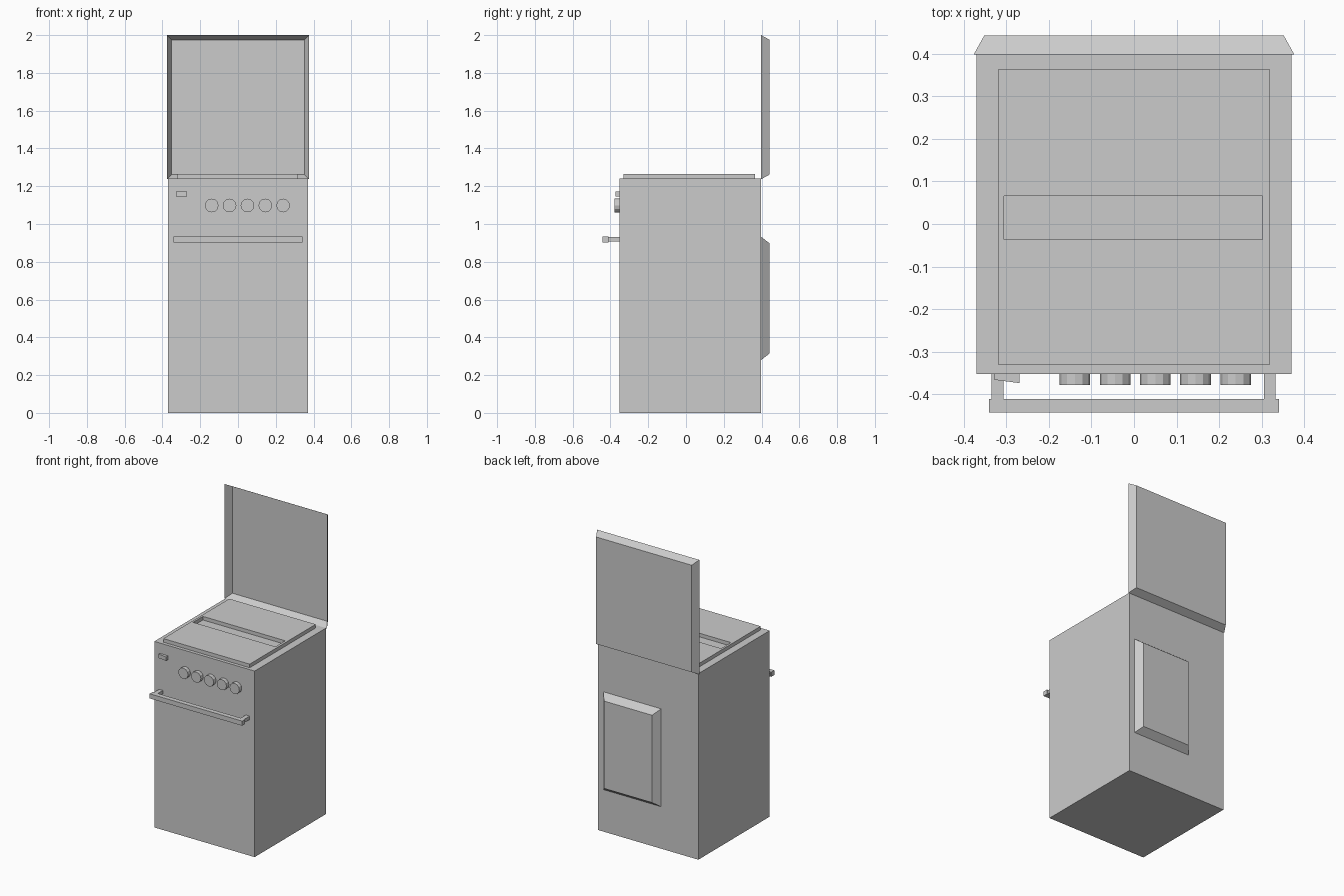
import bpy, bmesh, math

if "Cube" in bpy.data.objects:
    bpy.data.objects.remove(bpy.data.objects["Cube"])


def make(name, verts, faces):
    mesh = bpy.data.meshes.new(name)
    mesh.from_pydata(verts, [], faces)
    bm = bmesh.new()
    bm.from_mesh(mesh)
    bmesh.ops.recalc_face_normals(bm, faces=bm.faces)
    bm.to_mesh(mesh)
    bm.free()
    ob = bpy.data.objects.new(name, mesh)
    bpy.context.collection.objects.link(ob)
    return ob


BOX = [(0, 1, 2, 3), (4, 5, 6, 7), (0, 1, 5, 4),
       (1, 2, 6, 5), (2, 3, 7, 6), (3, 0, 4, 7)]


def frustum(name, x0, x1, z0, z1, ya, yb, inset=0.0, open_front=False):
    """Block running from ya to yb, narrowing by inset at the yb end."""
    verts = []
    for y, d in ((ya, 0), (yb, inset)):
        verts += [(x0 + d, y, z0 + d), (x1 - d, y, z0 + d),
                  (x1 - d, y, z1 - d), (x0 + d, y, z1 - d)]
    return make(name, verts, BOX[1:] if open_front else BOX)


# Cabinet
frustum("oven_body", -0.37, 0.37, 0, 1.24, -0.353, 0.398)

# Hob plate: a slab with a slot through it
outer = [(-0.319, -0.331), (0.318, -0.331), (0.318, 0.364), (-0.319, 0.364)]
inner = [(-0.305, -0.037), (0.302, -0.037), (0.302, 0.066), (-0.305, 0.066)]
verts = [(x, y, z) for z in (1.24, 1.264) for ring in (outer, inner) for x, y in ring]
faces = []
for i in range(4):
    j = (i + 1) % 4
    faces += [(i, j, j + 4, i + 4), (i + 8, j + 8, j + 12, i + 12),
              (i, j, j + 8, i + 8), (i + 4, j + 4, j + 12, i + 12)]
make("hob_plate", verts, faces)

# Raised lid, a hollow pan open to the front
frustum("lid", -0.377, 0.377, 1.237, 2.0, 0.398, 0.443, 0.025, open_front=True)

# Rear housing
frustum("rear_housing", -0.095, 0.33, 0.28, 0.932, 0.398, 0.443, 0.035)

# Control knobs
for k in range(5):
    n, r, cx, cz = 12, 0.036, -0.139 + 0.0945 * k, 1.098
    ring = [(cx + r * math.cos(math.tau * i / n), cz + r * math.sin(math.tau * i / n))
            for i in range(n)]
    make(f"knob_{k + 1}", [(x, y, z) for y in (-0.353, -0.379) for x, z in ring],
         [tuple(range(n)), tuple(range(n, 2 * n))] +
         [(i, (i + 1) % n, (i + 1) % n + n, i + n) for i in range(n)])

# Ignition switch with a tilted face
switch = frustum("rocker_switch", -0.329, -0.269, 1.145, 1.171, -0.353, -0.374)
for v in switch.data.vertices:
    if v.co.y < -0.36 and v.co.x < -0.3:
        v.co.y = -0.366

# Door handle
frustum("handle_bar", -0.341, 0.341, 0.902, 0.933, -0.411, -0.443)
for side, x in (("left", -0.321), ("right", 0.319)):
    frustum(f"handle_post_{side}", x - 0.014, x + 0.014, 0.907, 0.93, -0.353, -0.413)
